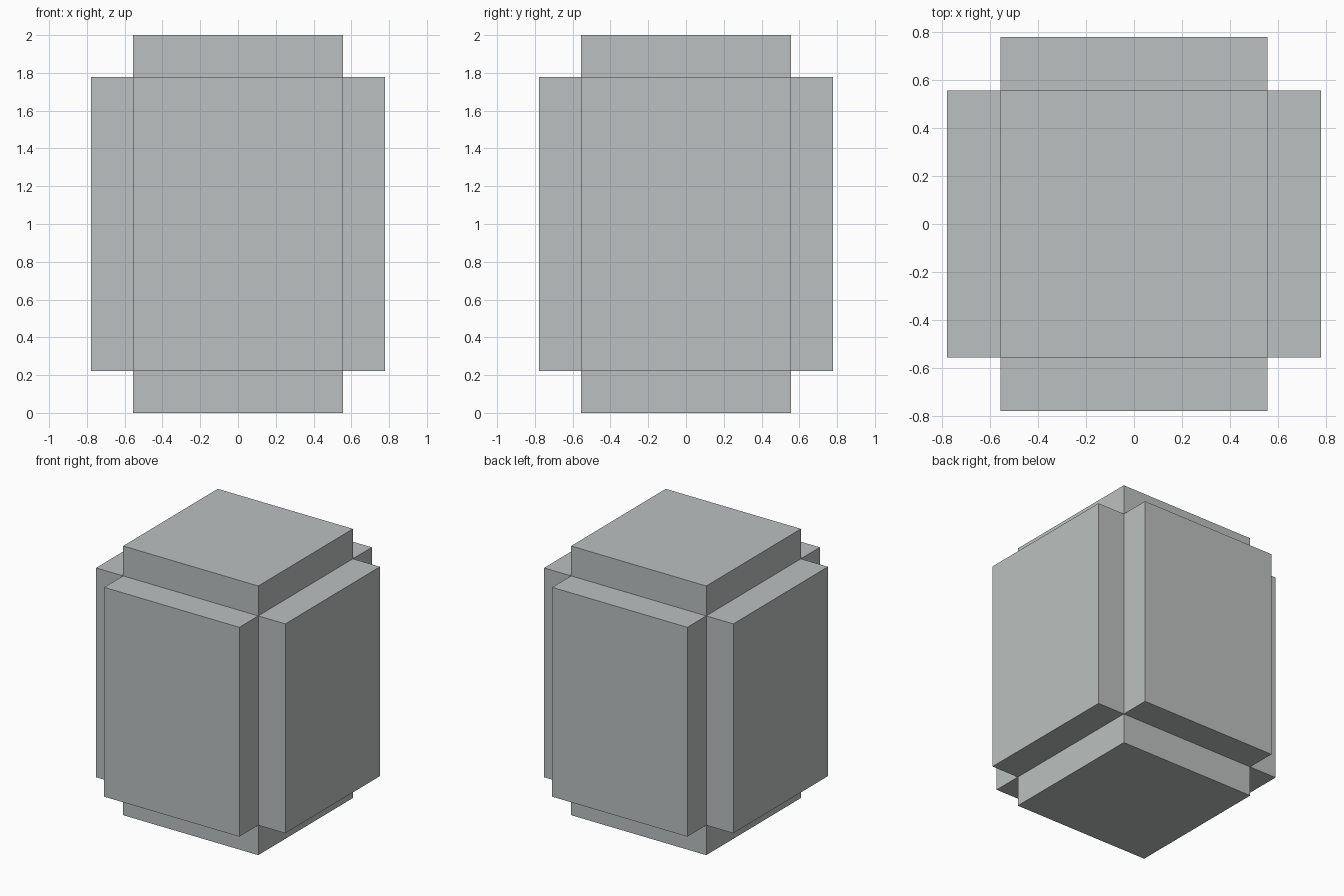
import bpy
import bmesh
from mathutils import Matrix, Vector

if "Cube" in bpy.data.objects:
    bpy.data.objects.remove(bpy.data.objects["Cube"])

STEP = 2 / 9            # how far each panel stands out from the core
HALF = 5 / 9            # half width of the core
HEIGHT = 14 / 9         # height of the core

# Pale grey finish
grey = bpy.data.materials.new("pale grey")
grey.diffuse_color = (0.50, 0.53, 0.525, 1)
grey.use_nodes = True
grey.node_tree.nodes["Principled BSDF"].inputs["Base Color"].default_value = grey.diffuse_color

# Core box
bm = bmesh.new()
size = Matrix.Diagonal((2 * HALF, 2 * HALF, HEIGHT, 1))
bmesh.ops.create_cube(bm, size=1, matrix=Matrix.Translation((0, 0, 1)) @ size)
bm.normal_update()

# Raised panel pushed straight out of each of the six sides
normals = [f.normal.copy() for f in bm.faces]
panels = bmesh.ops.extrude_discrete_faces(bm, faces=bm.faces[:])["faces"]
for face in panels:
    face.normal_update()
    offset = Vector(face.normal) * STEP
    bmesh.ops.translate(bm, verts=face.verts[:], vec=offset)
bmesh.ops.recalc_face_normals(bm, faces=bm.faces[:])

mesh = bpy.data.meshes.new("stepped_block")
bm.to_mesh(mesh)
bm.free()
mesh.materials.append(grey)
block = bpy.data.objects.new("stepped_block", mesh)
bpy.context.collection.objects.link(block)
